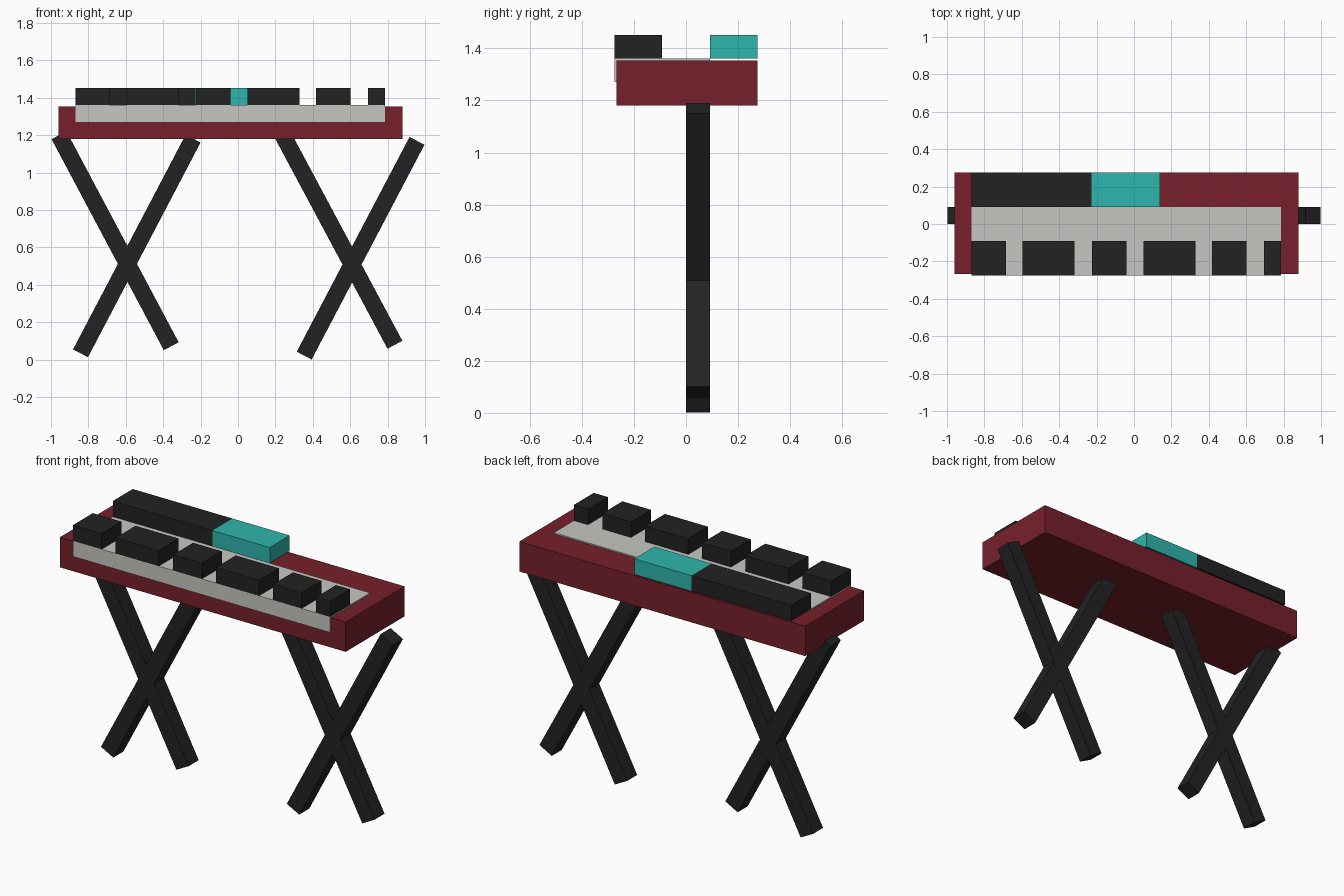
import bpy
import bmesh
import math
from mathutils import Matrix, Vector

if "Cube" in bpy.data.objects:
    bpy.data.objects.remove(bpy.data.objects["Cube"])


def material(name, rgb):
    m = bpy.data.materials.new(name)
    m.diffuse_color = (*rgb, 1.0)
    m.use_nodes = True
    m.node_tree.nodes["Principled BSDF"].inputs["Base Color"].default_value = m.diffuse_color
    return m


RED = material("dark red", (0.185, 0.0145, 0.024))
GREY = material("light grey", (0.565, 0.565, 0.533))
BLACK = material("black", (0.0165, 0.0165, 0.0165))
TEAL = material("teal", (0.027, 0.465, 0.413))


def make(name, matrix, mat):
    bm = bmesh.new()
    bmesh.ops.create_cube(bm, size=1.0, matrix=matrix)
    mesh = bpy.data.meshes.new(name)
    bm.to_mesh(mesh)
    bm.free()
    mesh.materials.append(mat)
    ob = bpy.data.objects.new(name, mesh)
    bpy.context.collection.objects.link(ob)
    return ob


def box(name, x, y, z, mat):
    """Box from (min, max) ranges."""
    centre = Vector([(a + b) / 2 for a, b in (x, y, z)])
    size = [b - a for a, b in (x, y, z)]
    return make(name, Matrix.Translation(centre) @ Matrix.Diagonal((*size, 1)), mat)


def beam(name, bottom, top, mat, width=0.09, y=0.046):
    """Square bar between two (x, z) points."""
    dx, dz = top[0] - bottom[0], top[1] - bottom[1]
    centre = ((bottom[0] + top[0]) / 2, y, (bottom[1] + top[1]) / 2)
    return make(name, Matrix.Translation(centre)
                @ Matrix.Rotation(math.atan2(dx, dz), 4, 'Y')
                @ Matrix.Diagonal((width, 0.092, math.hypot(dx, dz), 1)), mat)


# Case and the white key bed standing slightly proud of it
box("case", (-0.96, 0.88), (-0.267, 0.275), (1.18, 1.354), RED)
box("white_keys", (-0.87, 0.786), (-0.275, 0.092), (1.27, 1.361), GREY)

# Raised black keys along the front
KEYS = [(-0.87, -0.685), (-0.595, -0.318), (-0.225, -0.04),
        (0.05, 0.328), (0.418, 0.602), (0.695, 0.786)]
for i, span in enumerate(KEYS):
    box(f"black_key_{i + 1}", span, (-0.275, -0.092), (1.361, 1.452), BLACK)

# Control panel and display along the back
box("control_panel", (-0.87, -0.228), (0.092, 0.275), (1.361, 1.452), BLACK)
box("display", (-0.228, 0.14), (0.092, 0.275), (1.361, 1.452), TEAL)

# Two crossed pairs of stand legs
beam("left_stand_leg_outer", (-0.357, 0.072), (-0.957, 1.2), BLACK)
beam("left_stand_leg_inner", (-0.842, 0.034), (-0.240, 1.182), BLACK)
beam("right_stand_leg_inner", (0.839, 0.080), (0.240, 1.2), BLACK)
beam("right_stand_leg_outer", (0.354, 0.022), (0.957, 1.17), BLACK)
